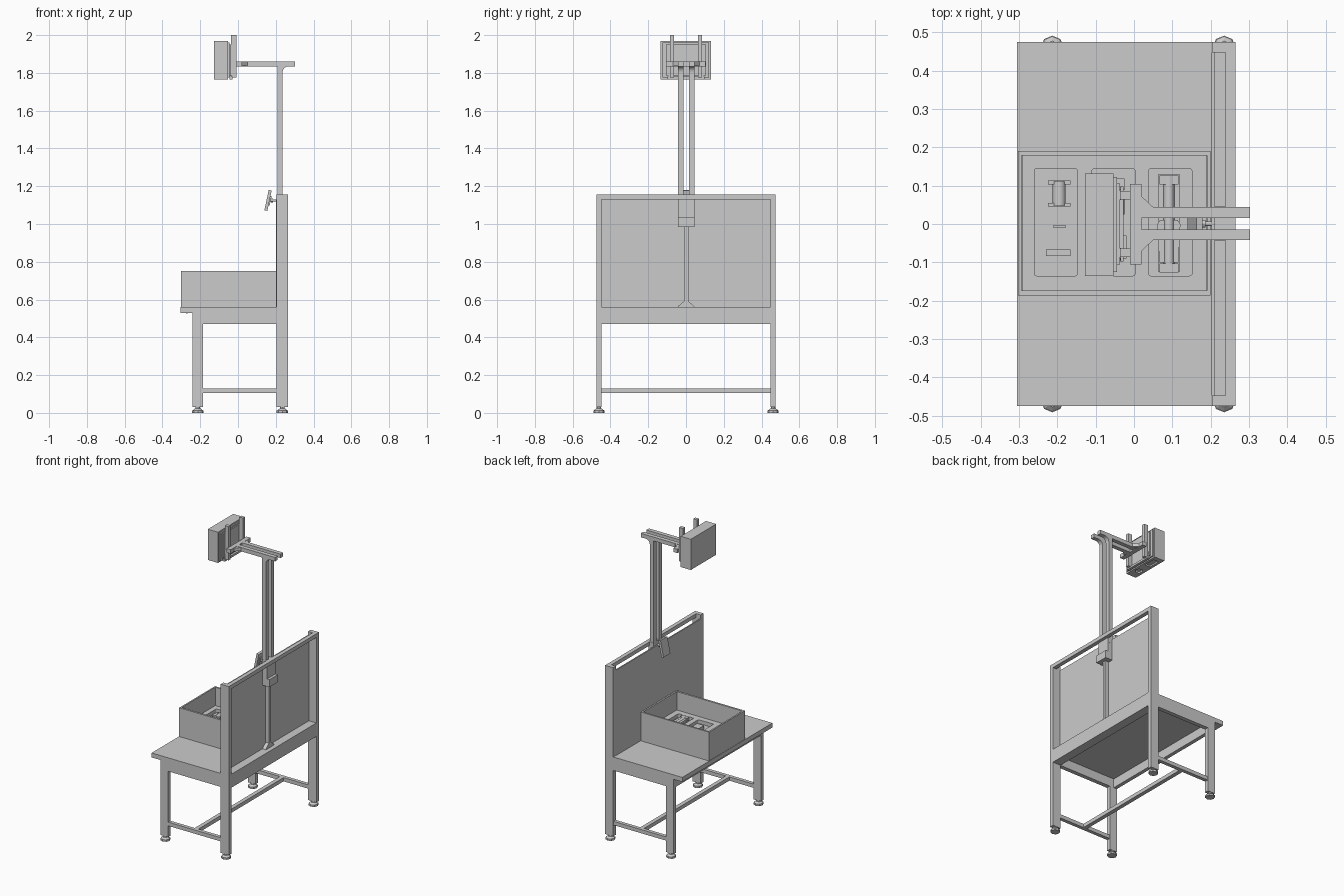
import bpy, bmesh, math
from mathutils import Matrix, Vector

if "Cube" in bpy.data.objects:
    bpy.data.objects.remove(bpy.data.objects["Cube"])


def finish(name, bm):
    bmesh.ops.recalc_face_normals(bm, faces=bm.faces)
    me = bpy.data.meshes.new(name)
    bm.to_mesh(me)
    bm.free()
    ob = bpy.data.objects.new(name, me)
    bpy.context.collection.objects.link(ob)
    return ob


def box(name, x0, x1, y0, y1, z0, z1):
    bm = bmesh.new()
    bmesh.ops.create_cube(bm, size=1)
    for v in bm.verts:
        v.co = Vector((x0 + (v.co.x + .5) * (x1 - x0),
                       y0 + (v.co.y + .5) * (y1 - y0),
                       z0 + (v.co.z + .5) * (z1 - z0)))
    return finish(name, bm)


def prism(name, pts, a, b, axis):
    """Extrude a 2D outline from a to b along an axis ('x': yz, 'y': xz, 'z': xy)."""
    put = {'x': lambda p, t: (t, p[0], p[1]),
           'y': lambda p, t: (p[0], t, p[1]),
           'z': lambda p, t: (p[0], p[1], t)}[axis]
    bm = bmesh.new()
    f = bm.faces.new([bm.verts.new(put(p, a)) for p in pts])
    ext = bmesh.ops.extrude_face_region(bm, geom=[f])['geom']
    d = Vector(put((0, 0), b - a))
    bmesh.ops.translate(bm, vec=d, verts=[g for g in ext if isinstance(g, bmesh.types.BMVert)])
    return finish(name, bm)


def cyl(name, c, r, h, axis='z', n=16, r2=None):
    bm = bmesh.new()
    bmesh.ops.create_cone(bm, cap_ends=True, segments=n, radius1=r,
                          radius2=r if r2 is None else r2, depth=h)
    rot = {'x': Matrix.Rotation(math.pi / 2, 4, 'Y'),
           'y': Matrix.Rotation(math.pi / 2, 4, 'X'), 'z': Matrix()}[axis]
    bmesh.ops.transform(bm, matrix=Matrix.Translation(c) @ rot, verts=bm.verts)
    return finish(name, bm)


def rounded(x0, x1, y0, y1, r, n=4):
    pts = []
    for cx, cy, s in ((x1 - r, y1 - r, 0), (x0 + r, y1 - r, 1),
                      (x0 + r, y0 + r, 2), (x1 - r, y0 + r, 3)):
        for i in range(n + 1):
            t = (s + i / n) * math.pi / 2
            pts.append((cx + r * math.cos(t), cy + r * math.sin(t)))
    return pts


def fillet(px, py, sx, sy, r, n=6):
    """Concave corner gusset outline at (px, py), growing towards sx, sy."""
    arc = [(px + sx * r * (1 - math.sin(i / n * math.pi / 2)),
            py + sy * r * (1 - math.cos(i / n * math.pi / 2))) for i in range(n + 1)]
    return [(px, py)] + arc


def cut(ob, cutters):
    for c in cutters:
        m = ob.modifiers.new('cut', 'BOOLEAN')
        m.operation, m.object, m.solver = 'DIFFERENCE', c, 'EXACT'
        bpy.context.view_layer.objects.active = ob
        bpy.ops.object.modifier_apply(modifier=m.name)
        bpy.data.objects.remove(c)


# Table top and apron frame
box('table_top', -.305, .205, -.475, .475, .53, .56)
box('front_apron', -.24, -.215, -.447, .447, .47, .53)
box('back_beam', .205, .265, -.447, .447, .47, .56)
for i in range(15):
    cyl('underside_screw', (-.272, -.42 + i * .06, .529), .004, .006, n=8)

# Legs, rear posts, side rails and feet
for s in (-1, 1):
    y0, y1 = sorted((s * .447, s * .475))
    box('front_leg', -.24, -.185, y0, y1, .03, .53)
    box('rear_post', .205, .265, y0, y1, .03, 1.155)
    box('side_apron', -.185, .205, y0, y1, .47, .53)
    box('side_stretcher', -.185, .205, y0 + .002, y1 - .002, .105, .13)
    for x in (-.213, .235):
        cyl('foot_pad', (x, s * .461, .006), .03, .012, n=8)
        cyl('foot_cone', (x, s * .461, .017), .028, .010, n=8, r2=.016)
        cyl('foot_stem', (x, s * .461, .026), .012, .012, n=8)
box('long_stretcher', -.005, .022, -.45, .45, .105, .13)

# Back panel and top rail
box('back_panel', .202, .21, -.447, .447, .56, 1.13)
box('top_rail', .238, .265, -.447, .447, 1.13, 1.155)

# Lower support post with flared base
C = .001
box('support_post', .21, .237, C - .011, C + .011, .56, .99)
for s in (-1, 1):
    prism('post_base_gusset', [(C + s * .011, .56), (C + s * .044, .56),
                               (C + s * .04, .567), (C + s * .011, .592)], .212, .236, 'x')

# Clamp that carries the twin columns
box('clamp_plate', .237, .244, C - .044, C + .044, .985, 1.13)
box('clamp_lower_block', .21, .262, C - .044, C + .044, .985, 1.035)
box('clamp_upper_block', .21, .238, C - .044, C + .044, 1.10, 1.155)

# Twin columns, arms and gussets
for s in (-1, 1):
    y0, y1 = sorted((C + s * .015, C + s * .043))
    box('column', .208, .236, y0, y1, .99, 1.835)
    box('arm', .02, .303, y0, y1, 1.835, 1.861)
    prism('column_gusset', fillet(.236, 1.835, 1, -1, .032), y0, y1, 'y')
    prism('arm_gusset', [(.018, C + s * .043), (.05, C + s * .043), (.018, C + s * .073)],
          1.837, 1.859, 'z')
box('cross_bar', -.01, .02, -.106, .104, 1.835, 1.861)

# Vertical rods and overhead unit
for s in (-1, 1):
    y = s * .075
    box('hanger_rod', -.037, -.009, y - .011, y + .011, 1.775, 2.0)
    prism('rod_bracket', [(s * .063, 1.77), (s * .096, 1.77), (s * .089, 1.835), (s * .063, 1.835)],
          -.042, -.034, 'x')
box('mount_strip', -.045, -.028, -.098, .098, 1.766, 1.78)
box('mount_plate', -.045, -.036, -.105, .105, 1.785, 1.95)
box('overhead_back_cover', -.055, -.044, -.125, .122, 1.775, 1.96)
unit = box('overhead_unit', -.128, -.053, -.135, .132, 1.765, 1.97)
cut(unit, [cyl('lens_cutter', (-.09, -.06, 1.765), .022, .03, n=24),
           box('slot_cutter', -.11, -.07, .02, .10, 1.75, 1.775)])
cyl('lens', (-.09, -.06, 1.776), .014, .014, n=24)

# Tilted small screen with its mount
tilt = Matrix.Translation((.16, C, 1.125)) @ Matrix.Rotation(math.radians(12), 4, 'Y')
for name, dims in (('small_screen', (-.009, .007, -.036, .036, -.055, .055)),
                   ('screen_back', (.006, .013, -.018, .018, -.025, .025))):
    box(name, *dims).matrix_world = tilt
cyl('screen_mount', (.19, C, 1.125), .006, .04, 'x', 12)
cyl('screen_mount_ball', (.18, C, 1.125), .010, .012, 'x', 12)

# Open work box
bin_box = box('work_box', -.303, .2, -.187, .19, .56, .752)
cut(bin_box, [box('box_cutter', -.293, .19, -.174, .179, .568, .80)])

# Tray insert with three rounded pockets
insert = box('tray_insert', -.292, .189, -.173, .178, .565, .63)
cols = (-.26, -.11, .038)
cut(insert, [prism('pocket_cutter', rounded(x, x + .113, -.135, .144, .006), .605, .66, 'z')
             for x in cols])

# Parts lying in the pockets
for y in (.05, .108):
    box('part_cradle', -.224, -.166, y - .005, y + .005, .605, .632)
cyl('part_roller', (-.195, .079, .622), .017, .064, 'y', 20)
box('small_part', -.21, -.178, -.01, -.002, .605, .628)
box('flat_part', -.229, -.165, -.084, -.066, .605, .63)
cyl('mid_roller', (-.04, .05, .62), .015, .05, 'y', 20)
box('mid_block_upper', -.065, -.025, .088, .118, .605, .632)
box('mid_block_lower', -.07, -.02, -.09, -.03, .605, .628)
box('long_part_base', .064, .118, -.125, .13, .605, .615)
cyl('long_part_shaft', (.091, .01, .622), .014, .23, 'y', 20)
for y in (-.115, .115):
    box('long_part_end', .066, .116, y - .012, y + .012, .605, .634)
prism('long_part_grip', [(.066, -.10), (.116, -.10), (.121, 0), (.114, .01), (.068, .01), (.061, 0)],
      .61, .63, 'z')

# Smooth the round parts, keep edges sharp
for ob in bpy.data.objects:
    if any(k in ob.name for k in ('roller', 'shaft', 'lens', 'gusset', 'mount_ball')):
        bpy.ops.object.select_all(action='DESELECT')
        ob.select_set(True)
        bpy.context.view_layer.objects.active = ob
        bpy.ops.object.shade_smooth_by_angle(angle=math.radians(30))
